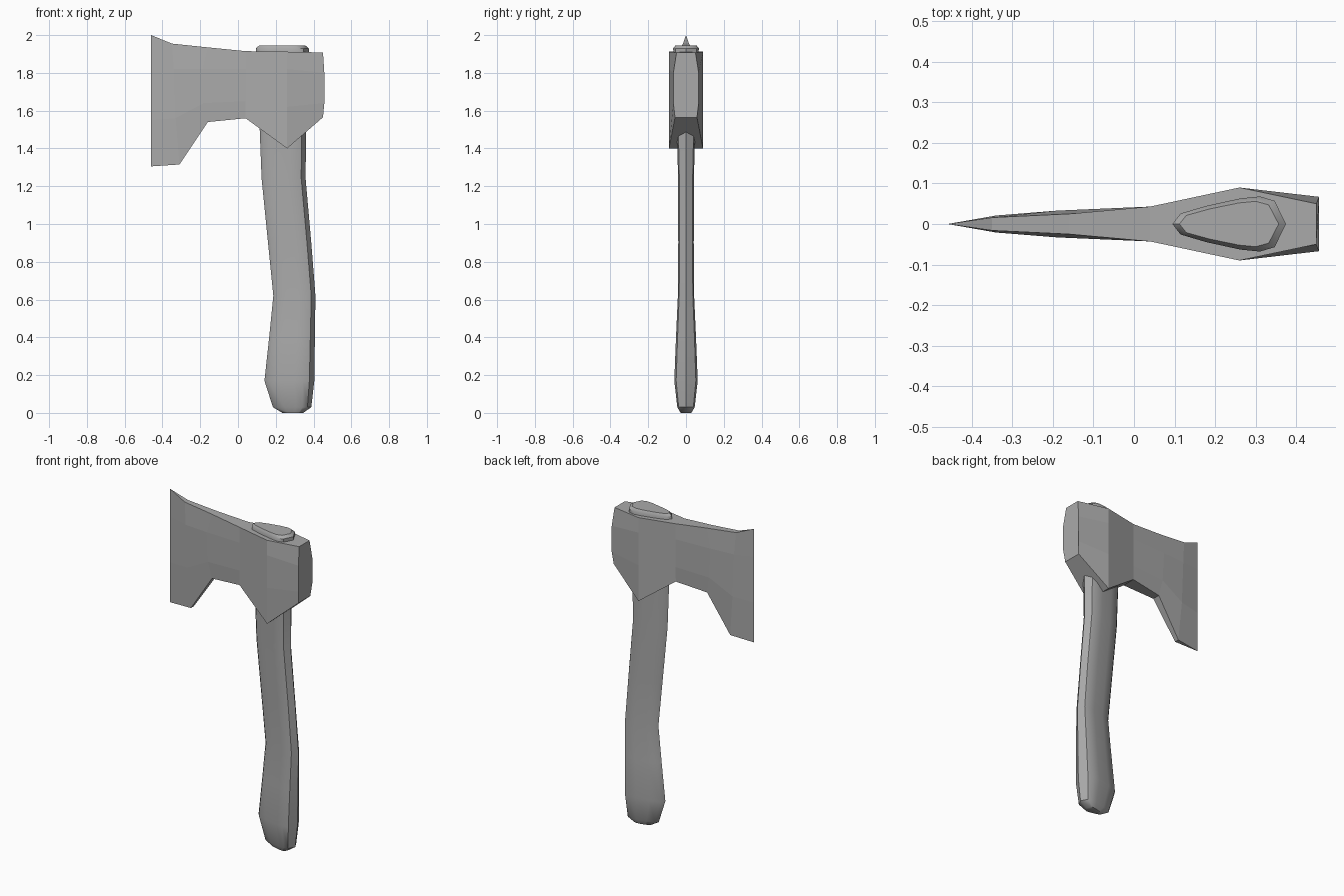
import bpy
import bmesh
import math

cube = bpy.data.objects.get("Cube")
if cube:
    bpy.data.objects.remove(cube)

grey = bpy.data.materials.new("plain_grey")
grey.use_nodes = True
colour = (0.4, 0.4, 0.4, 1)
grey.diffuse_color = colour
grey.node_tree.nodes["Principled BSDF"].inputs["Base Color"].default_value = colour


def loft(name, rings):
    """Skin closed rings of equal length and cap both ends."""
    bm = bmesh.new()
    loops = [[bm.verts.new(p) for p in ring] for ring in rings]
    for a, b in zip(loops, loops[1:]):
        n = len(a)
        for i in range(n):
            j = (i + 1) % n
            bm.faces.new((a[i], a[j], b[j], b[i]))
    bm.faces.new(loops[0])
    bm.faces.new(loops[-1])
    bmesh.ops.remove_doubles(bm, verts=bm.verts, dist=0.0005)
    bmesh.ops.recalc_face_normals(bm, faces=bm.faces)
    mesh = bpy.data.meshes.new(name)
    bm.to_mesh(mesh)
    bm.free()
    mesh.materials.append(grey)
    obj = bpy.data.objects.new(name, mesh)
    bpy.context.collection.objects.link(obj)
    return obj


# Axe head: each section lists (x, z, half width) from bottom edge to top edge
head_sections = [
    [(-0.46, 1.305, 0), (-0.46, 1.55, 0), (-0.46, 1.83, 0), (-0.46, 2.0, 0)],
    [(-0.31, 1.315, 0.014), (-0.33, 1.56, 0.021), (-0.34, 1.82, 0.021), (-0.35, 1.955, 0.016)],
    [(-0.16, 1.54, 0.024), (-0.18, 1.64, 0.033), (-0.19, 1.82, 0.033), (-0.16, 1.935, 0.025)],
    [(0.04, 1.56, 0.042), (0.04, 1.65, 0.043), (0.04, 1.82, 0.043), (0.04, 1.915, 0.043)],
    [(0.26, 1.4, 0.09), (0.26, 1.62, 0.09), (0.26, 1.82, 0.09), (0.26, 1.912, 0.09)],
    [(0.45, 1.565, 0.058), (0.457, 1.64, 0.067), (0.457, 1.8, 0.067), (0.45, 1.908, 0.05)],
]
loft("axe_head", [
    [(x, -w, z) for x, z, w in sec] + [(x, w, z) for x, z, w in reversed(sec)]
    for sec in head_sections
])

# Handle: teardrop outline as (fraction along x, fraction of half width)
half = [(0.07, 0.38), (0.3, 0.66), (0.6, 0.93), (0.77, 1), (0.9, 0.84)]
teardrop = [(0, 0)] + half + [(1, 0)] + [(u, -v) for u, v in reversed(half)]

# Each level is (z, front x, back x, half width), butt to eye
levels = [
    (0.0, 0.235, 0.345, 0.028),
    (0.03, 0.185, 0.388, 0.046),
    (0.17, 0.14, 0.404, 0.062),
    (0.4, 0.165, 0.407, 0.053),
    (0.62, 0.187, 0.41, 0.043),
    (0.9, 0.159, 0.388, 0.041),
    (1.24, 0.125, 0.358, 0.042),
    (1.5, 0.115, 0.36, 0.048),
    (1.9, 0.095, 0.375, 0.066),
    (1.93, 0.095, 0.375, 0.068),
    (1.945, 0.112, 0.357, 0.056),
]
handle = loft("handle", [
    [(a + (b - a) * u, v * w, z) for u, v in teardrop] for z, a, b, w in levels
])
bpy.ops.object.select_all(action="DESELECT")
handle.select_set(True)
bpy.context.view_layer.objects.active = handle
bpy.ops.object.shade_smooth_by_angle(angle=math.radians(40))
